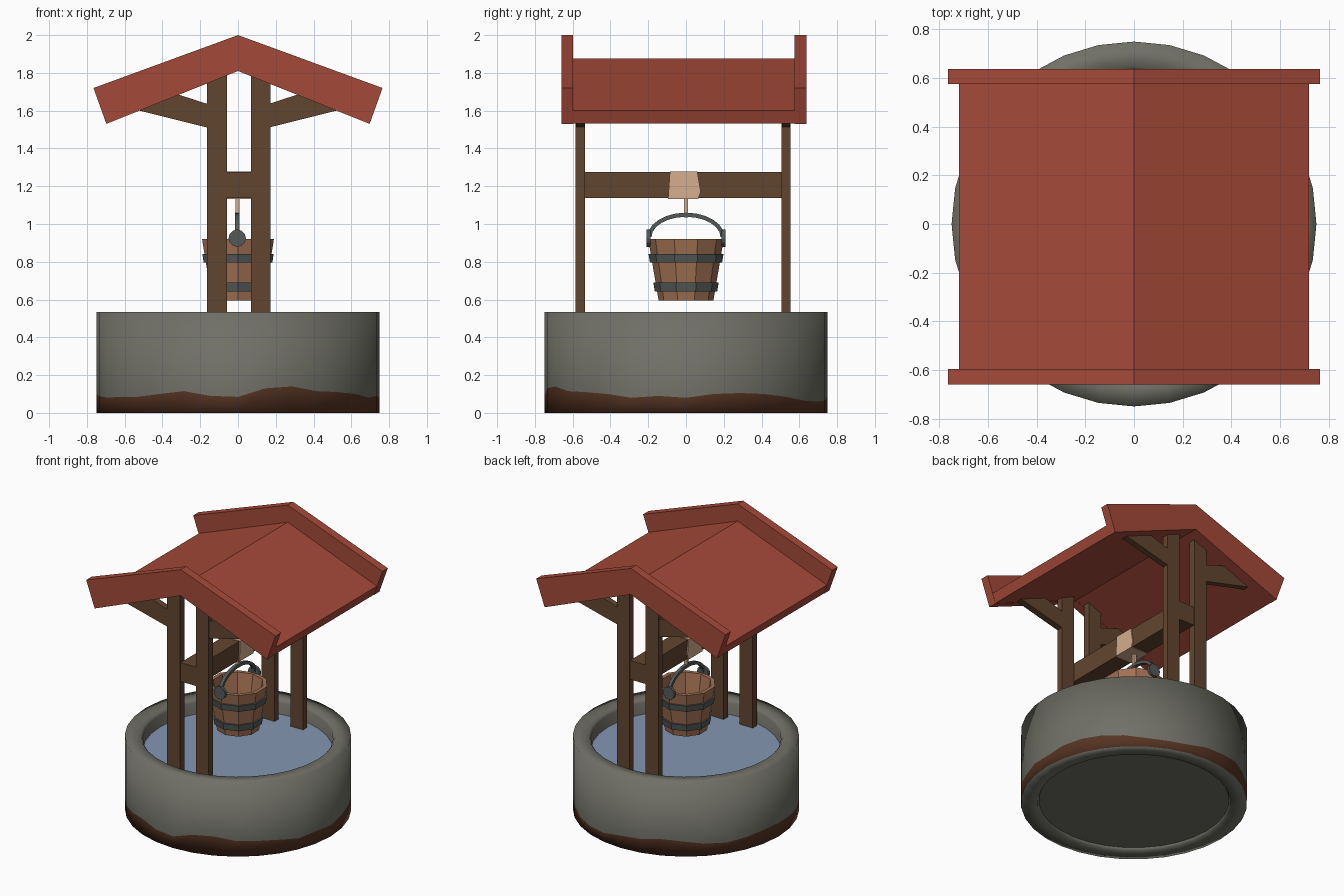
import bpy, bmesh, math

if "Cube" in bpy.data.objects:
    bpy.data.objects.remove(bpy.data.objects["Cube"])


def material(name, rgb):
    lin = [((c / 255 + 0.055) / 1.055) ** 2.4 for c in rgb]
    m = bpy.data.materials.new(name)
    m.diffuse_color = (*lin, 1)
    m.use_nodes = True
    m.node_tree.nodes["Principled BSDF"].inputs["Base Color"].default_value = m.diffuse_color
    return m


STONE = material("stone", (112, 112, 103))
DIRT = material("dirt", (86, 52, 35))
WATER = material("water", (131, 151, 176))
WOOD = material("dark_wood", (98, 69, 47))
ROOF = material("roof_red", (164, 73, 56))
BUCKET = material("bucket_wood", (163, 114, 84))
ROPE = material("rope", (213, 173, 143))
METAL = material("metal", (84, 90, 88))


def finish(name, bm, mats, smooth=False):
    bmesh.ops.recalc_face_normals(bm, faces=bm.faces)
    for f in bm.faces:
        f.smooth = smooth
    me = bpy.data.meshes.new(name)
    bm.to_mesh(me)
    bm.free()
    ob = bpy.data.objects.new(name, me)
    bpy.context.collection.objects.link(ob)
    for m in mats:
        me.materials.append(m)
    return ob


def prism(name, outline, axis, a, b, mat):
    """Extrude an outline: (x,z) along y, or (y,z) along x."""
    bm = bmesh.new()
    place = (lambda u, w, t: (u, t, w)) if axis == 'y' else (lambda u, w, t: (t, u, w))
    lo = [bm.verts.new(place(u, w, a)) for u, w in outline]
    hi = [bm.verts.new(place(u, w, b)) for u, w in outline]
    bm.faces.new(lo)
    bm.faces.new(hi)
    n = len(outline)
    for i in range(n):
        j = (i + 1) % n
        bm.faces.new((lo[i], lo[j], hi[j], hi[i]))
    return finish(name, bm, [mat])


def box(name, x0, x1, y0, y1, z0, z1, mat):
    return prism(name, [(x0, z0), (x1, z0), (x1, z1), (x0, z1)], 'y', y0, y1, mat)


def lathe(name, profile, n, phase, mats, closed=False, cap_ends=False, wave=None, smooth=False):
    """Spin (r,z) rows; with wave, row 1 gets a wavy height and the band below it material 1."""
    bm = bmesh.new()
    rows = []
    for k, (r, z) in enumerate(profile):
        row = []
        for i in range(n):
            t = phase + math.tau * i / n
            h = wave[i] if wave and k == 1 else z
            row.append(bm.verts.new((r * math.cos(t), r * math.sin(t), h)))
        rows.append(row)
    count = len(rows)
    for k in range(count if closed else count - 1):
        p, q = rows[k], rows[(k + 1) % count]
        for i in range(n):
            j = (i + 1) % n
            f = bm.faces.new((p[i], p[j], q[j], q[i]))
            f.material_index = 1 if wave and k == 0 else 0
    if cap_ends:
        bm.faces.new(rows[0])
        if count > 1:
            bm.faces.new(rows[-1])
    return finish(name, bm, mats, smooth)


def mirrored(half):
    """Complete an outline given for x >= 0, first and last points on the axis."""
    return half + [(-x, z) for x, z in reversed(half[1:-1])]


# Stone ring with a wavy dirt stain round its foot
stain = [.08, .10, .105, .10, .085, .065, .06, .065, .09, .10, .12, .11, .09, .08, .09, .10,
         .10, .09, .08, .085, .085, .10, .115, .09, .085, .13, .14, .115, .11, .10, .08, .09]
lathe("stone_ring", [(.75, 0), (.75, .1), (.75, .535), (.645, .535), (.63, .515), (.63, .02), (.64, 0)],
      32, 0, [STONE, DIRT], closed=True, wave=stain, smooth=True)
lathe("well_floor", [(.632, .02)], 32, 0, [STONE], cap_ends=True)
lathe("water", [(.632, .43)], 32, 0, [WATER], cap_ends=True)

# Posts, cut to the roof slope, and their braces
for end, y0, y1 in (("front", -.585, -.535), ("back", .505, .552)):
    for side, x0, x1, s in (("left", -.165, -.058, -1), ("right", .07, .172, 1)):
        prism(f"{end}_{side}_post",
              [(x0, .40), (x1, .40), (x1, 1.83 - .4 * abs(x1)), (x0, 1.83 - .4 * abs(x0))],
              'y', y0, y1, WOOD)
        prism(f"{end}_{side}_brace",
              [(s * .16, 1.51), (s * .54, 1.605), (s * .33, 1.69), (s * .16, 1.635)],
              'y', y0 + .002, y1 - .002, WOOD)

# Cross beam with rope wrapped round its middle
box("cross_beam", -.058, .07, -.58, .548, 1.137, 1.275, WOOD)
prism("rope_wrap", [(-.085, 1.279), (.06, 1.279), (.078, 1.17), (.065, 1.133), (-.095, 1.133), (-.09, 1.2)],
      'x', -.066, .078, ROPE)
box("hanging_rope", -.014, .008, -.011, .011, 1.035, 1.14, ROPE)

# Roof slab and raised gable boards
prism("roof_slab", mirrored([(0, 1.875), (.72, 1.6), (.697, 1.532), (0, 1.812)]), 'y', -.62, .6, ROOF)
gable = mirrored([(0, 2.0), (.765, 1.72), (.697, 1.53), (0, 1.81)])
prism("front_gable_boards", gable, 'y', -.66, -.597, ROOF)
prism("back_gable_boards", gable, 'y', .575, .637, ROOF)

# Ten sided bucket, open at the top
turn = math.radians(18)
lathe("bucket", [(.145, .595), (.2, .92), (.172, .92), (.125, .63)], 10, turn, [BUCKET], cap_ends=True)
for name, z0, z1 in (("upper_band", .797, .842), ("lower_band", .643, .69)):
    def wall(z):
        return .145 + (z - .595) * .169
    lathe(name, [(wall(z0) + .012, z0), (wall(z1) + .012, z1), (wall(z1) - .01, z1), (wall(z0) - .01, z0)],
          10, turn, [METAL], closed=True)

# Bucket handle and round ears
arc = [math.pi * i / 12 for i in range(13)]
prism("handle", [(.205 * math.cos(t), .93 + .13 * math.sin(t)) for t in arc]
      + [(.183 * math.cos(t), .93 + .108 * math.sin(t)) for t in reversed(arc)], 'x', -.015, .009, METAL)
circle = [(-.004 + .046 * math.cos(math.tau * i / 12), .925 + .046 * math.sin(math.tau * i / 12)) for i in range(12)]
prism("front_ear", circle, 'y', -.208, -.187, METAL)
prism("back_ear", circle, 'y', .187, .208, METAL)
